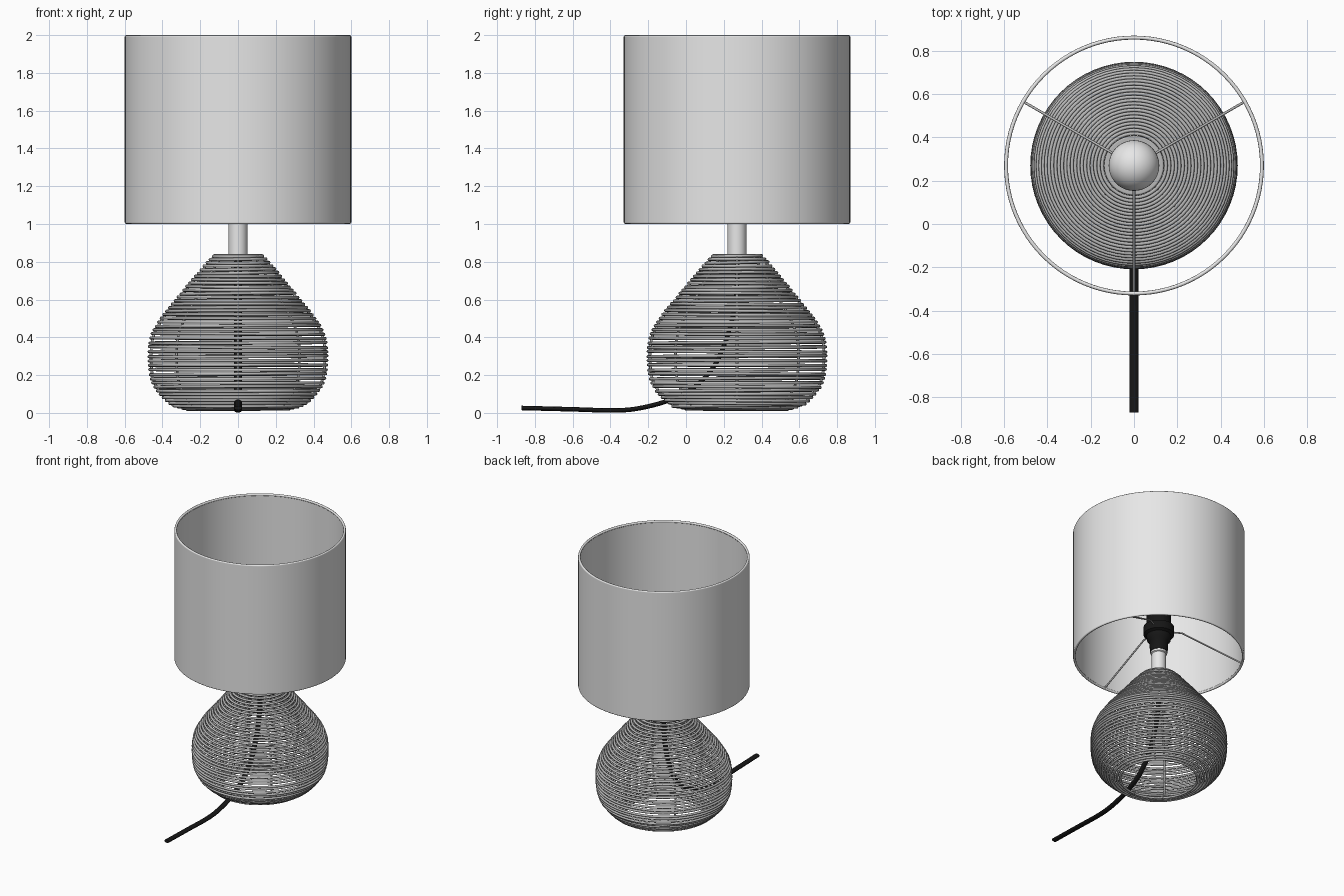
import bpy, bmesh, math, random
from mathutils import Vector

cube = bpy.data.objects.get("Cube")
if cube:
    bpy.data.objects.remove(cube, do_unlink=True)

CY = 0.27  # lamp axis offset from the centre, towards the back
random.seed(4)


def material(name, value):
    m = bpy.data.materials.new(name)
    m.use_nodes = True
    colour = (value, value, value, 1)
    m.diffuse_color = colour
    m.node_tree.nodes["Principled BSDF"].inputs["Base Color"].default_value = colour
    return m


white = material("white", 0.8)
wire_grey = material("wire grey", 0.48)
black = material("black plastic", 0.008)


def smooth_path(pts, steps=8):
    """Catmull-Rom curve through the given points."""
    p = [Vector(q) for q in pts]
    p = [2 * p[0] - p[1]] + p + [2 * p[-1] - p[-2]]
    out = []
    for a, b, c, d in zip(p, p[1:], p[2:], p[3:]):
        for i in range(steps):
            t = i / steps
            out.append(0.5 * (2 * b + (c - a) * t + (2 * a - 5 * b + 4 * c - d) * t * t
                              + (3 * b - a - 3 * c + d) * t ** 3))
    return out + [p[-2]]


def wires(name, paths, radius, mat, closed=False, y=CY):
    """Round wires along several paths, as one mesh."""
    cu = bpy.data.curves.new(name, "CURVE")
    cu.dimensions = "3D"
    cu.bevel_depth = radius
    cu.bevel_resolution = 2
    cu.use_fill_caps = not closed
    for path in paths:
        s = cu.splines.new("POLY")
        s.points.add(len(path) - 1)
        for pt, co in zip(s.points, path):
            pt.co = (*co, 1)
        s.use_cyclic_u = closed
        s.use_smooth = True
    cu.materials.append(mat)
    ob = bpy.data.objects.new(name, cu)
    ob.location.y = y
    bpy.context.collection.objects.link(ob)
    bpy.ops.object.select_all(action="DESELECT")
    ob.select_set(True)
    bpy.context.view_layer.objects.active = ob
    bpy.ops.object.convert(target="MESH")
    return bpy.context.object


def lathe(name, profile, mat, segments=48, closed=False):
    """Turn an (r, z) profile around the lamp axis."""
    bm = bmesh.new()
    vs = [bm.verts.new((r, 0, z)) for r, z in profile]
    es = [bm.edges.new(pair) for pair in zip(vs, vs[1:])]
    if closed:
        es.append(bm.edges.new((vs[-1], vs[0])))
    bmesh.ops.spin(bm, geom=vs + es, axis=(0, 0, 1), cent=(0, 0, 0),
                   angle=math.tau, steps=segments, use_duplicate=False)
    bmesh.ops.remove_doubles(bm, verts=bm.verts, dist=0.0001)
    bmesh.ops.recalc_face_normals(bm, faces=bm.faces)
    me = bpy.data.meshes.new(name)
    bm.to_mesh(me)
    bm.free()
    me.materials.append(mat)
    ob = bpy.data.objects.new(name, me)
    ob.location.y = CY
    bpy.context.collection.objects.link(ob)
    bpy.ops.object.select_all(action="DESELECT")
    ob.select_set(True)
    bpy.context.view_layer.objects.active = ob
    bpy.ops.object.shade_smooth_by_angle(angle=math.radians(50))


def circle(r, z, tilt=0, turn=0, n=64):
    """Level or slightly tilted ring."""
    return [(r * math.cos(a), r * math.sin(a), z + tilt * math.cos(a + turn))
            for a in (math.tau * i / n for i in range(n))]


def around(path, angle):
    return [(r * math.cos(angle), r * math.sin(angle), z) for r, z in path]


# Basket base: hand-wound rings evenly spaced along a pear-shaped outline
outline = smooth_path([(0.27, 0.02), (0.36, 0.05), (0.447, 0.15), (0.47, 0.27),
                       (0.46, 0.4), (0.407, 0.5), (0.327, 0.6), (0.245, 0.7),
                       (0.16, 0.8), (0.13, 0.83)], 12)
lengths = [0]
for a, b in zip(outline, outline[1:]):
    lengths.append(lengths[-1] + (b - a).length)
RINGS = 44
rings = []
for k in range(RINGS):
    d = lengths[-1] * k / (RINGS - 1)
    i = max(j for j in range(len(outline) - 1) if lengths[j] <= d)
    t = (d - lengths[i]) / (lengths[i + 1] - lengths[i])
    r, z = outline[i].lerp(outline[i + 1], t)
    rings.append(circle(r, z, random.uniform(0, 0.004), random.uniform(0, math.tau)))
wires("basket_rings", rings, 0.0085, wire_grey, closed=True)

# Upright ribs just inside the rings
rib = [(p.x - 0.01, p.y) for p in outline[::3]]
wires("basket_ribs", [around(rib, math.tau * k / 8) for k in range(8)], 0.007, wire_grey)

# Collar and stem
lathe("base_collar", [(0, 0.825), (0.13, 0.825), (0.13, 0.84), (0, 0.84)], wire_grey)
lathe("stem", [(0, 0.83), (0.05, 0.83), (0.05, 1.02), (0.057, 1.025),
               (0.057, 1.045), (0, 1.045)], white)

# Bulb holder with its clamping flange
lathe("bulb_holder", [(0, 1.04), (0.062, 1.04), (0.066, 1.12), (0.083, 1.135),
                      (0.086, 1.17), (0.107, 1.18), (0.107, 1.24), (0.085, 1.25),
                      (0.085, 1.34), (0, 1.34)], black, 32)

# Bulb: narrow neck and round globe
globe = [(0.117 * math.sin(a), 1.53 - 0.117 * math.cos(a))
         for a in (math.radians(35 + 145 * i / 16) for i in range(17))]
lathe("bulb", [(0, 1.33), (0.05, 1.33), (0.055, 1.38)] + globe[:-1] + [(0, 1.647)], white)

# Shade wall and its rolled rims
lathe("shade", [(0.6, 1.009), (0.6, 1.991), (0.59, 1.991), (0.59, 1.009)],
      white, 96, closed=True)
wires("shade_rims", [circle(0.591, 1.009, n=96), circle(0.591, 1.991, n=96)],
      0.009, white, closed=True)

# Shade carrier: three thin bent arms
arm = [(0.09, 1.21), (0.165, 1.21), (0.185, 1.2), (0.59, 1.01)]
wires("shade_arms", [around(arm, math.radians(30 + 120 * k)) for k in range(3)],
      0.006, wire_grey)

# Flat power cord, from the stem out through the front
cord = smooth_path([(0, -0.87, 0.026), (0, -0.6, 0.019), (0, -0.38, 0.013),
                    (0, -0.24, 0.026), (0, -0.08, 0.07), (0, 0.05, 0.14),
                    (0, 0.15, 0.25), (0, 0.21, 0.38), (0, 0.25, 0.52),
                    (0, 0.27, 0.68), (0, 0.27, 0.83)])
power_cord = wires("power_cord", [cord], 0.012, black, y=0)
power_cord.scale.x = 1.75
